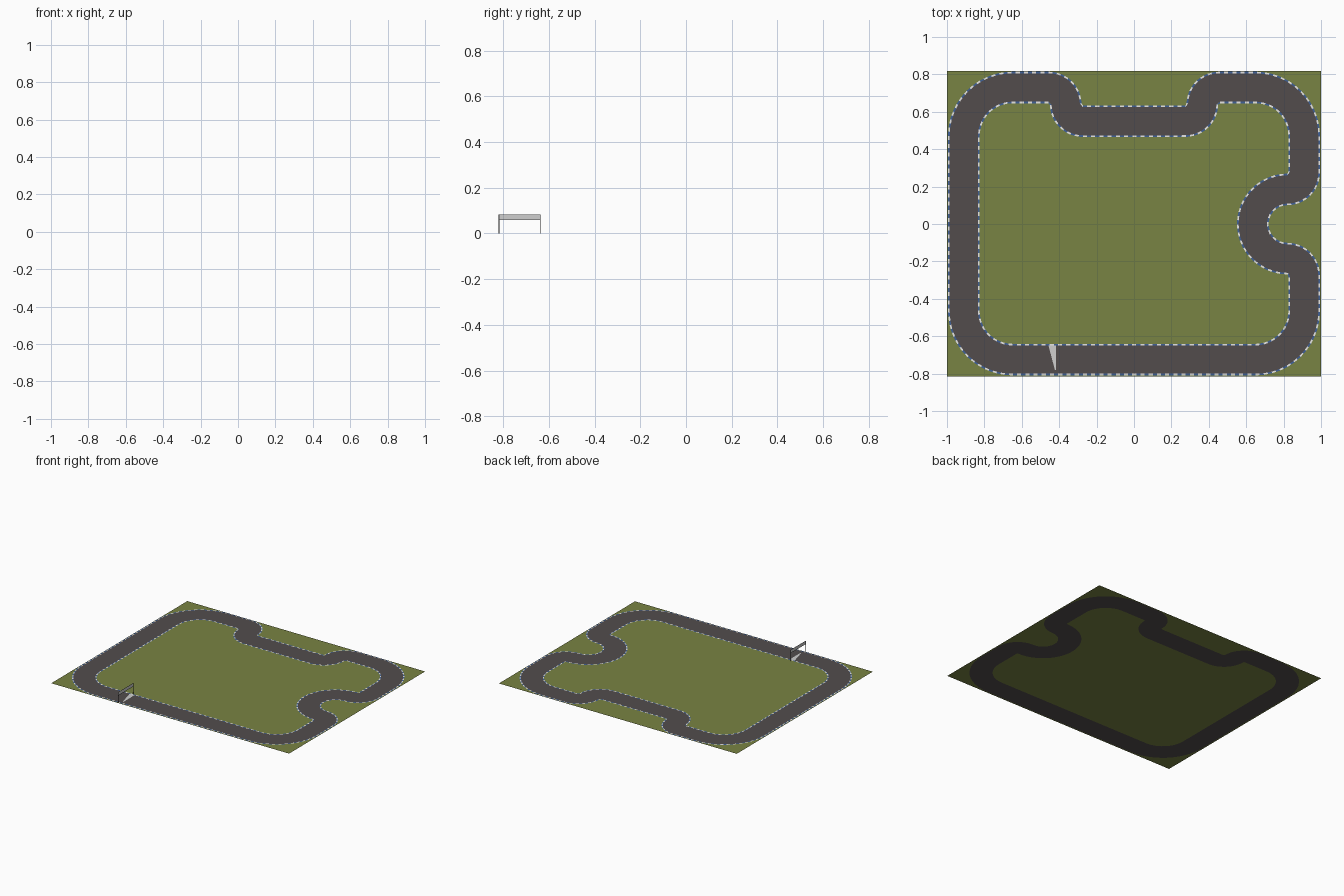
import bpy, bmesh, math
from mathutils import Vector

if "Cube" in bpy.data.objects:
    bpy.data.objects.remove(bpy.data.objects["Cube"])


def mat(name, col):
    m = bpy.data.materials.new(name)
    m.diffuse_color = (*col, 1)
    m.use_nodes = True
    m.node_tree.nodes["Principled BSDF"].inputs["Base Color"].default_value = m.diffuse_color
    return m


GRASS = mat("grass_green", (0.19, 0.23, 0.056))
TARMAC = mat("tarmac_grey", (0.085, 0.073, 0.073))
WHITE = mat("kerb_white", (0.8, 0.8, 0.8))
BLUE = mat("kerb_blue", (0.05, 0.12, 0.32))
PALE = mat("pale_grey", (0.62, 0.62, 0.62))
DARK = mat("dark_grey", (0.06, 0.06, 0.06))


def add(name, bm, *mats):
    me = bpy.data.meshes.new(name)
    bm.to_mesh(me)
    bm.free()
    ob = bpy.data.objects.new(name, me)
    bpy.context.collection.objects.link(ob)
    for m in mats:
        me.materials.append(m)


def quad(bm, pts, mi=0):
    f = bm.faces.new([bm.verts.new(p) for p in pts])
    f.material_index = mi
    return f


# Centre line, counter-clockwise: arcs (cx, cy, radius, start, end) joined by straights
ARCS = [(0.65, -0.465, 0.26, -90, 0), (0.82, -0.275, 0.09, 0, 90),
        (0.82, 0, 0.185, -90, -270), (0.82, 0.275, 0.09, -90, 0),
        (0.65, 0.47, 0.26, 0, 90), (0.455, 0.64, 0.09, 90, 180),
        (0.275, 0.64, 0.09, 0, -90), (-0.275, 0.64, 0.09, -90, -180),
        (-0.455, 0.64, 0.09, 0, 90), (-0.65, 0.47, 0.26, 90, 180),
        (-0.65, -0.465, 0.26, 180, 270)]
HALF = 0.08
path = []                                   # (point, outward normal)
for cx, cy, r, a0, a1 in ARCS:
    n = max(10, int(abs(a1 - a0) / 7.5))
    for i in range(n + 1):
        a = math.radians(a0 + (a1 - a0) * i / n)
        rad = Vector((math.cos(a), math.sin(a), 0))
        p = Vector((cx, cy, 0)) + rad * r
        if not path or (p - path[-1][0]).length > 1e-4:
            path.append((p, rad if a1 > a0 else -rad))


def edge(d):
    return [p + n * d for p, n in path]


# Tarmac strip
bm = bmesh.new()
inner, outer = edge(-HALF), edge(HALF)
for i in range(len(path)):
    j = (i + 1) % len(path)
    quad(bm, (inner[i], outer[i], outer[j], inner[j]))
add("track", bm, TARMAC)


# Grass, filled between closed loops
def fill(name, *loops):
    bm = bmesh.new()
    edges = []
    for lp in loops:
        vs = [bm.verts.new(p) for p in lp]
        edges += [bm.edges.new((vs[i - 1], vs[i])) for i in range(len(vs))]
    bmesh.ops.triangle_fill(bm, edges=edges, use_beauty=True, normal=(0, 0, 1))
    for f in bm.faces:
        f.normal_update()
        if f.normal.z < 0:
            f.normal_flip()
    add(name, bm, GRASS)


fill("infield", inner)
fill("outer_grass", [(-1, -0.815, 0), (1, -0.815, 0), (1, 0.819, 0), (-1, 0.819, 0)], outer)


# Kerbs: alternating white and blue dashes at even spacing along each edge
def kerb(name, d, step=0.022, w=0.0045):
    pts = edge(d)
    n = len(pts)
    lens = [(pts[(i + 1) % n] - pts[i]).length for i in range(n)]
    total = sum(lens)
    count = 2 * round(total / step / 2)
    samples, i, done = [], 0, 0.0
    for k in range(count):
        s = total * k / count
        while done + lens[i] < s:
            done += lens[i]
            i += 1
        t = (s - done) / lens[i]
        (p0, n0), (p1, n1) = path[i], path[(i + 1) % n]
        samples.append((p0.lerp(p1, t), n0.lerp(n1, t).normalized()))
    bm = bmesh.new()
    up = Vector((0, 0, 0.002))
    for k in range(count):
        (p, a), (q, b) = samples[k], samples[(k + 1) % count]
        quad(bm, (p + a * (d - w) + up, p + a * (d + w) + up,
                  q + b * (d + w) + up, q + b * (d - w) + up), k % 2)
    add(name, bm, WHITE, BLUE)


kerb("inner_kerb", -HALF)
kerb("outer_kerb", HALF)

# Tapering start line painted on the track
bm = bmesh.new()
quad(bm, ((-0.423, -0.78, 0.001), (-0.417, -0.78, 0.001),
          (-0.417, -0.647, 0.001), (-0.458, -0.647, 0.001)))
add("start_line", bm, PALE)

# Start gantry: flat plates facing along x
GX = -0.435


def plate(bm, y0, y1, z0, z1, x=GX):
    quad(bm, ((x, y0, z0), (x, y1, z0), (x, y1, z1), (x, y0, z1)))


bm = bmesh.new()
plate(bm, -0.816, -0.639, 0.06, 0.082)
add("gantry_banner", bm, PALE)
bm = bmesh.new()
for y in (-0.819, -0.639):
    plate(bm, y, y + 0.003, 0, 0.083)
for z in (0.058, 0.082):
    plate(bm, -0.816, -0.639, z, z + 0.002)
add("gantry_frame", bm, DARK)
